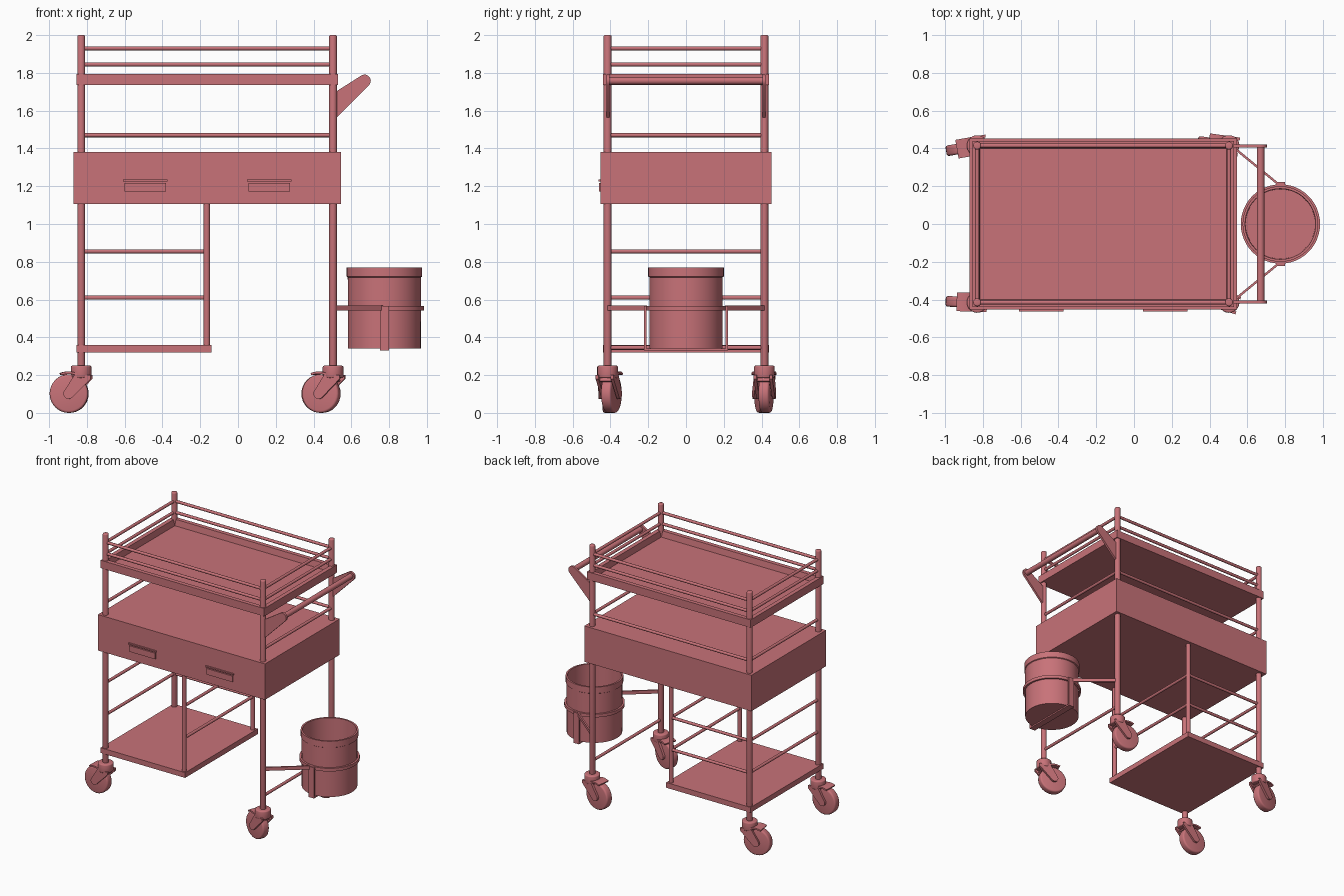
import bpy, bmesh, math
from mathutils import Vector, Matrix

cube = bpy.data.objects.get("Cube")
if cube:
    bpy.data.objects.remove(cube, do_unlink=True)

rose = bpy.data.materials.new("rose paint")
rose.use_nodes = True
COLOUR = (0.58, 0.17, 0.19, 1)
rose.diffuse_color = COLOUR
rose.node_tree.nodes["Principled BSDF"].inputs["Base Color"].default_value = COLOUR


def finish(name, bm, smooth=False):
    bmesh.ops.recalc_face_normals(bm, faces=bm.faces)
    mesh = bpy.data.meshes.new(name)
    bm.to_mesh(mesh)
    bm.free()
    mesh.materials.append(rose)
    ob = bpy.data.objects.new(name, mesh)
    bpy.context.collection.objects.link(ob)
    if smooth:
        bpy.ops.object.select_all(action='DESELECT')
        ob.select_set(True)
        bpy.context.view_layer.objects.active = ob
        bpy.ops.object.shade_smooth_by_angle(angle=math.radians(35))
    return ob


def box(name, lo, hi):
    bm = bmesh.new()
    bmesh.ops.create_cube(bm, size=1)
    lo, hi = Vector(lo), Vector(hi)
    for v in bm.verts:
        v.co = (lo + hi) / 2 + Vector(a * b for a, b in zip(v.co, hi - lo))
    return finish(name, bm)


def rod(name, a, b, r, sides=16, bevel=0):
    a, b = Vector(a), Vector(b)
    bm = bmesh.new()
    bmesh.ops.create_cone(bm, cap_ends=True, segments=sides, radius1=r, radius2=r, depth=(b - a).length)
    if bevel:
        rims = [e for e in bm.edges if abs(e.verts[0].co.z - e.verts[1].co.z) < 1e-6]
        bmesh.ops.bevel(bm, geom=rims, offset=bevel, segments=3, profile=0.5, affect='EDGES')
    q = (b - a).to_track_quat('Z', 'Y')
    bmesh.ops.transform(bm, matrix=Matrix.Translation((a + b) / 2) @ q.to_matrix().to_4x4(), verts=bm.verts)
    return finish(name, bm, True)


def plate(name, outline, y0, y1):
    """Extrude an x-z outline along y."""
    bm = bmesh.new()
    face = bm.faces.new([bm.verts.new((x, y0, z)) for x, z in outline])
    new = bmesh.ops.extrude_face_region(bm, geom=[face])["geom"]
    bmesh.ops.translate(bm, vec=(0, y1 - y0, 0), verts=[g for g in new if isinstance(g, bmesh.types.BMVert)])
    return finish(name, bm, True)


def lathe(name, profile, centre, steps=40, closed=False):
    """Spin an r-z profile around the vertical axis."""
    bm = bmesh.new()
    vs = [bm.verts.new((r, 0, z)) for r, z in profile]
    es = [bm.edges.new(p) for p in zip(vs, vs[1:] + (vs[:1] if closed else []))] \
        if closed else [bm.edges.new(p) for p in zip(vs, vs[1:])]
    bmesh.ops.spin(bm, geom=vs + es, cent=(0, 0, 0), axis=(0, 0, 1), angle=2 * math.pi, steps=steps)
    bmesh.ops.remove_doubles(bm, verts=bm.verts, dist=1e-5)
    bmesh.ops.translate(bm, vec=centre, verts=bm.verts)
    return finish(name, bm, True)


def arc(cx, cz, r, a0, a1, n):
    return [(cx + r * math.cos(math.radians(a0 + (a1 - a0) * i / n)),
             cz + r * math.sin(math.radians(a0 + (a1 - a0) * i / n))) for i in range(n + 1)]


XL, XR, XM, Y = -0.83, 0.503, -0.165, 0.415
RAIL = 0.011

# Corner posts and middle posts
for side, y in (("front", -Y), ("back", Y)):
    for end, x in (("right", XL), ("left", XR)):
        rod(f"{side}_{end}_post", (x, y, 0.22), (x, y, 2.0), 0.021, 20, 0.008)
    rod(f"{side}_middle_post", (XM, y, 0.34), (XM, y, 1.12), 0.017)

# Guard rails around the tray
for z in (1.93, 1.845):
    for y in (-Y, Y):
        rod("long_guard_rail", (XL, y, z), (XR, y, z), RAIL, 12)
    for x in (XL, XR):
        rod("short_guard_rail", (x, -Y, z), (x, Y, z), RAIL, 12)

# Rails above the drawer unit, open at the front
rod("shelf_back_rail", (XL, Y, 1.47), (XR, Y, 1.47), RAIL, 12)
for x in (XL, XR):
    rod("shelf_side_rail", (x, -Y, 1.47), (x, Y, 1.47), RAIL, 12)

# Rails of the lower compartment, open at the front
for z in (0.855, 0.61):
    rod("lower_back_rail", (XL, Y, z), (XM, Y, z), RAIL, 12)
    for x in (XL, XM):
        rod("lower_side_rail", (x, -Y, z), (x, Y, z), RAIL, 12)
rod("cross_brace", (XR, -Y, 0.345), (XR, Y, 0.345), RAIL, 12)

# Top tray with a raised rim
tray = bmesh.new()
bmesh.ops.create_cube(tray, size=1)
for v in tray.verts:
    v.co = Vector((-0.1625 + v.co.x * 1.385, v.co.y * 0.88, 1.765 + v.co.z * 0.06))
top = max(tray.faces, key=lambda f: f.calc_center_median().z)
bmesh.ops.inset_region(tray, faces=[top], thickness=0.045)
bmesh.ops.inset_region(tray, faces=[top], thickness=0.012, depth=-0.046)
finish("top_tray", tray)

# Drawer unit, pulls and lower shelf
box("drawer_unit", (-0.87, -0.452, 1.105), (0.545, 0.452, 1.38))
for x in (-0.49, 0.165):
    box("drawer_pull_lip", (x - 0.118, -0.462, 1.226), (x + 0.118, -0.45, 1.236))
    box("drawer_pull_plate", (x - 0.11, -0.461, 1.172), (x + 0.11, -0.45, 1.218))
box("lower_shelf", (-0.855, -0.44, 0.32), (-0.14, 0.44, 0.36))

# Push handle
arm = [(0.51, 1.565), (0.525, 1.565)] + arc(0.67, 1.758, 0.033, -40, 118, 8) + [(0.525, 1.705), (0.51, 1.705)]
for y in (-0.412, 0.412):
    plate("handle_arm", arm, y - 0.008, y + 0.008)
rod("handle_bar", (0.67, -0.41, 1.758), (0.67, 0.41, 1.758), 0.02)

# Bucket and its holder
BX = 0.775
lathe("bucket", [(0, 0.34), (0.193, 0.34), (0.194, 0.718), (0.2, 0.722), (0.2, 0.77),
                 (0.187, 0.77), (0.184, 0.352), (0, 0.352)], (BX, 0, 0), 48)
lathe("bucket_ring", [(0.196, 0.543), (0.21, 0.543), (0.21, 0.567), (0.196, 0.567)], (BX, 0, 0), 48, True)
for s in (-1, 1):
    a, b = Vector((XR, s * 0.425, 0.555)), Vector((BX - 0.01, s * 0.21, 0.555))
    strut = box("holder_strut", (-0.006, -0.013, 0), (0.006, 0.013, (b - a).length))
    across = Vector((0, 0, 1))
    along = (b - a).normalized()
    m = Matrix((along.cross(across) * -1, across, along)).transposed().to_4x4()
    strut.matrix_world = Matrix.Translation(a) @ m
    box("holder_strap", (BX - 0.024, s * 0.215 - 0.007, 0.33), (BX + 0.024, s * 0.215 + 0.007, 0.565))
box("holder_base_strap", (BX - 0.024, -0.222, 0.33), (BX + 0.024, 0.222, 0.341))

# Swivel casters: each trails toward -x, turned by its own angle
hub = (-0.065, 0.102)
fork = [(0.052, 0.2), (0.052, 0.18)] + arc(hub[0], hub[1], 0.028, -45, -200, 8) + [(-0.035, 0.2)]
hood = arc(hub[0], hub[1], 0.117, 35, 112, 10) + arc(hub[0], hub[1], 0.105, 112, 35, 10)
for x, y, turn in ((XL, -Y, -2), (XL, Y, 10), (XR, -Y, -18), (XR, Y, -8)):
    parts = [
        rod("caster_wheel", (hub[0], -0.028, hub[1]), (hub[0], 0.028, hub[1]), 0.102, 32, 0.012),
        rod("caster_axle", (hub[0], -0.05, hub[1]), (hub[0], 0.05, hub[1]), 0.014, 12),
        rod("caster_head", (0, 0, 0.185), (0, 0, 0.25), 0.055, 24, 0.008),
        plate("caster_hood", hood, -0.05, 0.05),
        plate("caster_fork_near", fork, -0.05, -0.034),
        plate("caster_fork_far", fork, 0.034, 0.05),
    ]
    for part in parts:
        part.matrix_world = Matrix.Translation((x, y, 0)) @ Matrix.Rotation(math.radians(turn), 4, 'Z')
